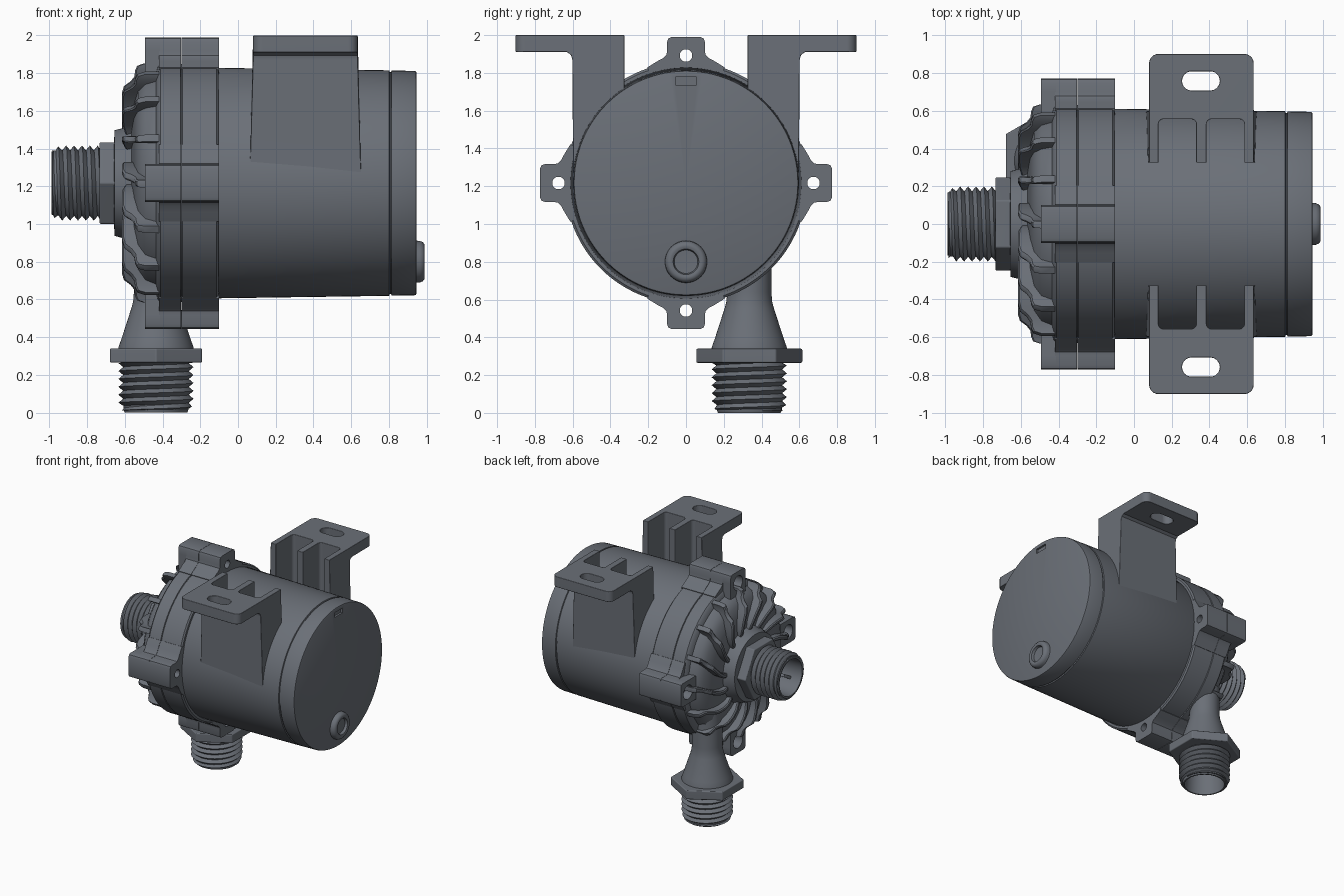
import bpy, bmesh, math
from math import sin, cos, pi, tau
from mathutils import Vector

if "Cube" in bpy.data.objects:
    bpy.data.objects.remove(bpy.data.objects["Cube"])

ZC = 1.217                      # height of the motor axis
AXIS = (0, 0, ZC)
OUT = (-0.435, 0.335, 0)        # outlet pipe centre
GREY = bpy.data.materials.new("dark_grey")
GREY.diffuse_color = (0.145, 0.16, 0.185, 1)
GREY.use_nodes = True
GREY.node_tree.nodes["Principled BSDF"].inputs["Base Color"].default_value = GREY.diffuse_color


def place(t, r, a, centre, axis):
    """Point at distance t along the axis, radius r and angle a."""
    u, v = r * cos(a), r * sin(a)
    return Vector(centre) + Vector((t, u, v) if axis == 'X' else (u, v, t))


def lathe_into(bm, prof, centre, axis='X', n=96, phase=0.0, closed=False):
    rings = []
    for r, t in prof:
        if r < 1e-6:
            rings.append([bm.verts.new(place(t, 0, 0, centre, axis))] * n)
        else:
            rings.append([bm.verts.new(place(t, r, phase + tau * i / n, centre, axis)) for i in range(n)])
    pairs = list(zip(rings, rings[1:])) + ([(rings[-1], rings[0])] if closed else [])
    for a, b in pairs:
        for i in range(n):
            j = (i + 1) % n
            f = list(dict.fromkeys((a[i], a[j], b[j], b[i])))
            if len(f) > 2:
                bm.faces.new(f)


def prism(bm, pts, offset):
    a = [bm.verts.new(p) for p in pts]
    b = [bm.verts.new(Vector(p) + Vector(offset)) for p in pts]
    bm.faces.new(a)
    bm.faces.new(b[::-1])
    for i in range(len(a)):
        j = (i + 1) % len(a)
        bm.faces.new((a[i], b[i], b[j], a[j]))


def obj(name, bm):
    bmesh.ops.recalc_face_normals(bm, faces=bm.faces)
    me = bpy.data.meshes.new(name)
    bm.to_mesh(me)
    bm.free()
    me.materials.append(GREY)
    o = bpy.data.objects.new(name, me)
    bpy.context.collection.objects.link(o)
    return o


def finish(o, cutter=None, bevel=0, mirror=False, angle=32):
    """Cut, bevel, mirror, then shade."""
    bpy.ops.object.select_all(action='DESELECT')
    bpy.context.view_layer.objects.active = o
    o.select_set(True)
    if cutter:
        m = o.modifiers.new("cut", 'BOOLEAN')
        m.operation, m.object, m.solver = 'DIFFERENCE', cutter, 'EXACT'
        cutter.hide_render = True
    if bevel:
        m = o.modifiers.new("bevel", 'BEVEL')
        m.width, m.segments, m.limit_method, m.angle_limit = bevel, 3, 'ANGLE', math.radians(40)
    if mirror:
        m = o.modifiers.new("mirror", 'MIRROR')
        m.use_axis = (False, True, False)
    for m in list(o.modifiers):
        bpy.ops.object.modifier_apply(modifier=m.name)
    bpy.ops.object.shade_smooth_by_angle(angle=math.radians(angle))
    if bevel:
        m = o.modifiers.new("flat_faces", 'WEIGHTED_NORMAL')
        m.keep_sharp = True


def lathe(name, prof, centre, axis='X', n=96, phase=0.0, closed=False, **kw):
    bm = bmesh.new()
    lathe_into(bm, prof, centre, axis, n, phase, closed)
    o = obj(name, bm)
    finish(o, **kw)
    return o


def thread(name, t0, t1, centre, axis, root=0.174, crest=0.199, pitch=0.042, n=48):
    """Helical ridge, tapered at its tip t0."""
    bm = bmesh.new()

    def vert(t, r):
        t = min(max(t, t0), t1)
        return t, r - 0.018 * max(0, 1 - (t - t0) / 0.04)
    total = int(((t1 - t0) / pitch + 2) * n)
    a, b = [], []
    for m in range(total):
        t = t0 - pitch + m * pitch / n
        for row, off, r in ((a, 0, root), (b, pitch / 2, crest)):
            tt, rr = vert(t + off, r)
            row.append(bm.verts.new(place(tt, rr, tau * m / n, centre, axis)))
    for m in range(total - 1):
        bm.faces.new((a[m], a[m + 1], b[m + 1], b[m]))
        if m + n + 1 < total:
            bm.faces.new((b[m], b[m + 1], a[m + n + 1], a[m + n]))
    bmesh.ops.remove_doubles(bm, verts=bm.verts, dist=1e-5)
    bmesh.ops.dissolve_degenerate(bm, edges=bm.edges, dist=1e-5)
    finish(obj(name, bm))


# Motor housing with end cap seam and a small notch in the cap
bm = bmesh.new()
prism(bm, [(0.93, -0.055, 1.737), (0.93, 0.055, 1.737), (0.93, 0.055, 1.777), (0.93, -0.055, 1.777)], (0.1, 0, 0))
notch = obj("notch_cutter", bm)
lathe("motor_housing", [(0, 0.947), (0.585, 0.947), (0.592, 0.944), (0.595, 0.936), (0.597, 0.815), (0.589, 0.812),
      (0.589, 0.805), (0.598, 0.802), (0.611, -0.1), (0.6, -0.12), (0, -0.12)], AXIS, n=128, cutter=notch)

# Cable grommet on the cap
lathe("cable_grommet", [(0, 0.93), (0.113, 0.93), (0.11, 0.965), (0.104, 0.98), (0.092, 0.989), (0.08, 0.99),
      (0.068, 0.986), (0.062, 0.965), (0, 0.962)], (0, 0, 0.8), n=48, angle=50)

# Pump flange, front cover and hollow inlet stub
lathe("pump_cover", [(0, -0.104), (0.628, -0.104), (0.64, -0.114), (0.64, -0.295), (0.632, -0.298), (0.632, -0.302),
      (0.64, -0.305), (0.64, -0.41), (0.625, -0.425), (0.59, -0.435), (0.57, -0.49), (0.52, -0.53), (0.44, -0.55),
      (0.31, -0.565), (0.292, -0.61), (0.28, -0.655), (0.2, -0.658), (0.172, -0.68), (0.172, -0.98),
      (0.165, -0.99), (0.152, -0.99), (0.14, -0.5), (0, -0.5)], AXIS, n=128)

# Four screw lugs, split at the flange seam, with a counterbored boss in front
top = [(0, 0.773), (0.075, 0.773), (0.093, 0.766), (0.1, 0.748), (0.1, 0.7)]
flare = top + [(0.104, 0.678), (0.12, 0.662), (0.155, 0.643), (0.205, 0.612), (0.19, 0.57)]
boss = top + [(0.1, 0.57)]
bm = bmesh.new()
for k in range(4):
    a = k * pi / 2
    c = (0, 0.675 * cos(a), ZC + 0.675 * sin(a))
    lathe_into(bm, [(0, -0.6), (0.06, -0.6), (0.06, -0.4), (0.033, -0.4), (0.033, 0), (0, 0)], c, n=32)
screw_holes = obj("screw_hole_cutter", bm)
for name, half, x0, x1 in (("lug_bosses", boss, -0.492, -0.415), ("lugs_front", flare, -0.418, -0.301),
                           ("lugs_rear", flare, -0.299, -0.1)):
    bm = bmesh.new()
    for k in range(4):
        a = k * pi / 2
        outline = half + [(-u, v) for u, v in reversed(half[1:])]
        prism(bm, [(x0, v * cos(a) - u * sin(a), ZC + v * sin(a) + u * cos(a)) for u, v in outline],
              (x1 - x0, 0, 0))
    finish(obj(name, bm), cutter=screw_holes)

# Swirled cooling ribs on the cover
crest = [(0.27, -0.585), (0.31, -0.6), (0.36, -0.612), (0.42, -0.616), (0.48, -0.616), (0.515, -0.605),
         (0.54, -0.57), (0.565, -0.55), (0.6, -0.545), (0.622, -0.535), (0.634, -0.5)]
bm = bmesh.new()
for k in range(16):
    a0 = tau * (k + 0.2) / 16
    rows = []
    for r, x in crest:
        s = (r - 0.27) / 0.364
        a, d = a0 + 0.32 * s * s * (3 - 2 * s), 0.019 / r
        rows.append([bm.verts.new(place(t, r, a + e, AXIS, 'X'))
                     for t, e in ((-0.42, -d), (x + 0.008, -d), (x, -d * 0.5), (x, d * 0.5), (x + 0.008, d), (-0.42, d))])
    for p, q in zip(rows, rows[1:]):
        for i in range(6):
            j = (i + 1) % 6
            bm.faces.new((p[i], p[j], q[j], q[i]))
    bm.faces.new(rows[0])
    bm.faces.new(rows[-1][::-1])
finish(obj("cover_ribs", bm))

# Inlet: hex collar, thread and inner fins
lathe("inlet_hex", [(0.176, -0.735), (0.25, -0.735), (0.25, -0.65), (0.176, -0.65)], AXIS, n=6, closed=True, bevel=0.008)
thread("inlet_thread", -0.985, -0.73, AXIS, 'X')
bm = bmesh.new()
for k in range(3):
    a = tau * k / 3 + pi / 2
    n = Vector((0, -sin(a), cos(a))) * 0.012
    pts = [place(t, r, a, AXIS, 'X') - n for t, r in ((-0.9, 0.155), (-0.88, 0.08), (-0.5, 0.08), (-0.5, 0.155))]
    prism(bm, pts, n * 2)
finish(obj("inlet_fins", bm))

# Outlet: flared hollow pipe, hex collar and thread
lathe("outlet_pipe", [(0, 0.4), (0.135, 0.4), (0.155, 0), (0.166, 0), (0.172, 0.015), (0.172, 0.335), (0.2, 0.335),
      (0.198, 0.35), (0.185, 0.385), (0.13, 0.555), (0.121, 0.59), (0.117, 0.64), (0.117, 1.0), (0, 1.0)],
      OUT, 'Z', n=64)
lathe("outlet_hex", [(0.186, 0.265), (0.283, 0.265), (0.283, 0.34), (0.186, 0.34)], OUT, 'Z', n=6, phase=pi / 2,
      closed=True, bevel=0.008)
thread("outlet_thread", 0.01, 0.265, OUT, 'Z')

# Mounting brackets: L-shaped block with two pockets and a slot, mirrored
bm = bmesh.new()
side = [(0.325, 1.26), (0.597, 1.22), (0.602, 1.87), (0.609, 1.895), (0.63, 1.91), (0.902, 1.91), (0.902, 2.0), (0.325, 2.0)]
prism(bm, [(0.08, y, z) for y, z in side], (0.555, 0, 0))
corners = [e for e in bm.edges if all(abs(v.co.y - 0.902) < 1e-4 for v in e.verts)
           and abs(e.verts[0].co.x - e.verts[1].co.x) < 1e-4]
bmesh.ops.bevel(bm, geom=corners, offset=0.05, segments=6, profile=0.5, affect='EDGES')
for v in bm.verts:              # slight draft below the plate
    v.co.x = 0.3575 + (v.co.x - 0.3575) * (1 + 0.1 * max(0, 1.9 - v.co.z))
bracket = obj("mounting_brackets", bm)
bm = bmesh.new()


def rounded(x0, x1, y0, y1, r, n=6):
    pts = []
    for k, (cx, cy) in enumerate(((x1 - r, y1 - r), (x0 + r, y1 - r), (x0 + r, y0 + r), (x1 - r, y0 + r))):
        pts += [(cx + r * cos(pi / 2 * (k + i / n)), cy + r * sin(pi / 2 * (k + i / n))) for i in range(n + 1)]
    return pts


for x0, x1, y0, y1, r in ((0.13, 0.33, 0.2, 0.556, 0.025), (0.385, 0.585, 0.2, 0.556, 0.025),
                          (0.255, 0.455, 0.708, 0.81, 0.0505)):
    prism(bm, [(x, y, 1.32) for x, y in rounded(x0, x1, y0, y1, r)], (0, 0, 0.8))
finish(bracket, cutter=obj("bracket_cutter", bm), bevel=0.012, mirror=True)

# Remove the helper cutters
for o in [o for o in bpy.data.objects if o.name.endswith("cutter")]:
    bpy.data.objects.remove(o, do_unlink=True)
